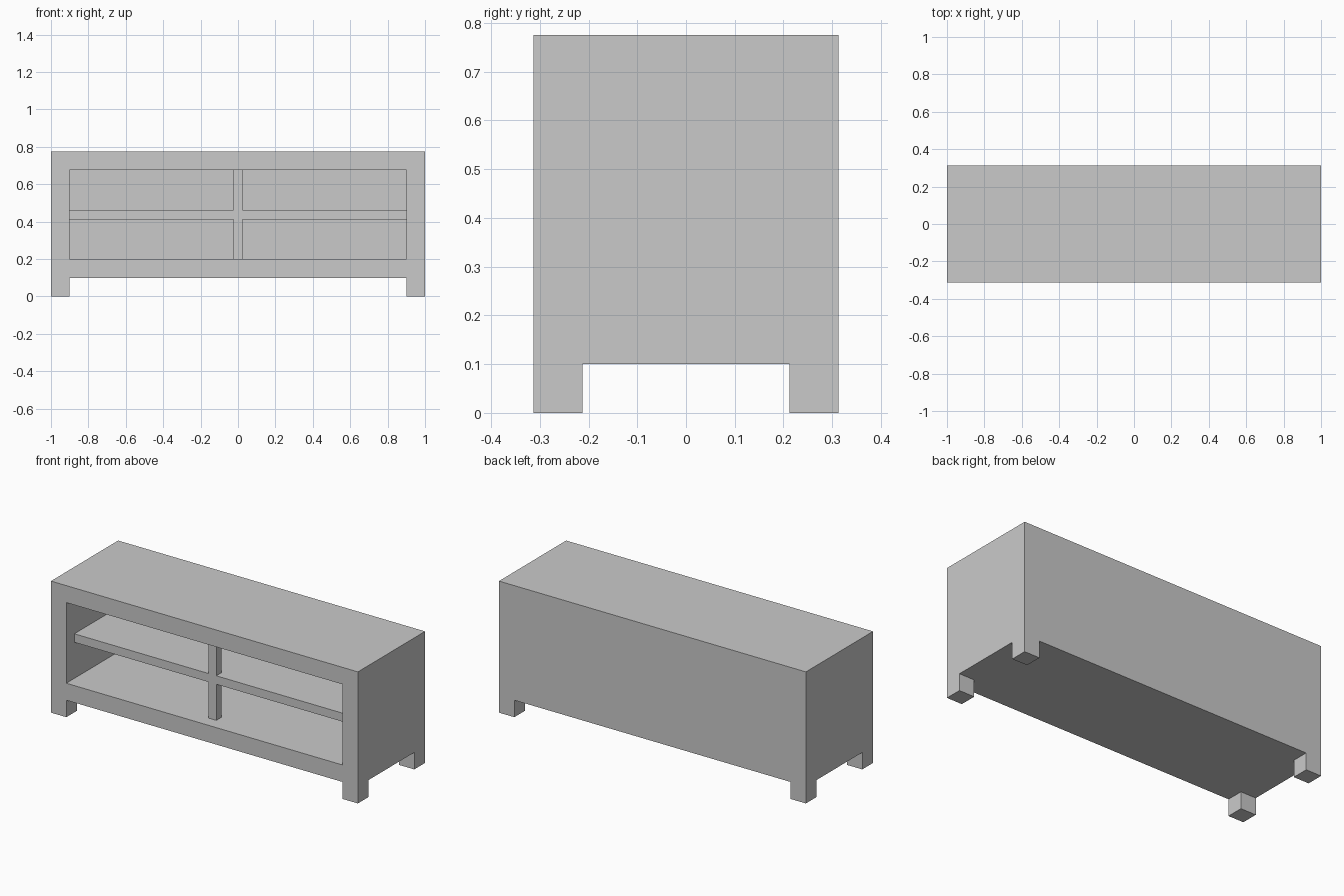
import bpy, bmesh
from mathutils import Vector

if "Cube" in bpy.data.objects:
    bpy.data.objects.remove(bpy.data.objects["Cube"])

W, D, H = 2.0, 0.625, 0.775      # overall size
T = 0.1                          # board thickness, leg size and leg height
SLIM = 0.05                      # shelf and post thickness
SETBACK = 0.075                  # shelf and post distance behind the front

grey = bpy.data.materials.new("grey")
grey.diffuse_color = (0.59, 0.59, 0.59, 1)
grey.use_nodes = True
grey.node_tree.nodes["Principled BSDF"].inputs["Base Color"].default_value = grey.diffuse_color


def add_object(name, bm):
    bmesh.ops.recalc_face_normals(bm, faces=bm.faces)
    mesh = bpy.data.meshes.new(name)
    bm.to_mesh(mesh)
    bm.free()
    mesh.materials.append(grey)
    obj = bpy.data.objects.new(name, mesh)
    bpy.context.collection.objects.link(obj)
    return obj


def box_mesh(lo, hi):
    bm = bmesh.new()
    bmesh.ops.create_cube(bm, size=1)
    lo, hi = Vector(lo), Vector(hi)
    for v in bm.verts:
        v.co = (lo + hi) / 2 + v.co * (hi - lo)
    bm.normal_update()
    return bm


def push(bm, faces, offset):
    """Extrude each face separately and move it by the offset."""
    for f in bmesh.ops.extrude_discrete_faces(bm, faces=faces)["faces"]:
        bmesh.ops.translate(bm, verts=f.verts, vec=offset)


def underside(bm):
    return [f for f in bm.faces if all(abs(v.co.z - T) < 1e-4 for v in f.verts)]


# Cabinet body with an open front
bm = box_mesh((-W / 2, -D / 2, T), (W / 2, D / 2, H))
front = [f for f in bm.faces if f.normal.y < -0.9]
bmesh.ops.inset_region(bm, faces=front, thickness=T, use_even_offset=True)
push(bm, front, (0, D - T, 0))

# Corner legs drawn down from the underside
for axis, half in ((Vector((1, 0, 0)), W / 2 - T), (Vector((0, 1, 0)), D / 2 - T)):
    for side in (-1, 1):
        under = underside(bm)
        edges = {e for f in under for e in f.edges}
        verts = {v for f in under for v in f.verts}
        bmesh.ops.bisect_plane(bm, geom=under + list(edges) + list(verts),
                               plane_co=axis * half * side, plane_no=axis)
corners = [f for f in underside(bm)
           if abs(f.calc_center_median().x) > W / 2 - T
           and abs(f.calc_center_median().y) > D / 2 - T]
push(bm, corners, (0, 0, -T))
add_object("cabinet_body", bm)

# Full-width shelf, running back to the rear panel
y0 = -D / 2 + SETBACK
mid = (T + H) / 2
add_object("shelf", box_mesh((-W / 2 + T, y0, mid - SLIM / 2),
                             (W / 2 - T, D / 2 - T, mid + SLIM / 2)))

# Slim centre posts below and above the shelf
for name, z0, z1 in (("lower_post", 2 * T, mid - SLIM / 2),
                     ("upper_post", mid + SLIM / 2, H - T)):
    add_object(name, box_mesh((-SLIM / 2, y0, z0), (SLIM / 2, y0 + SLIM, z1)))
